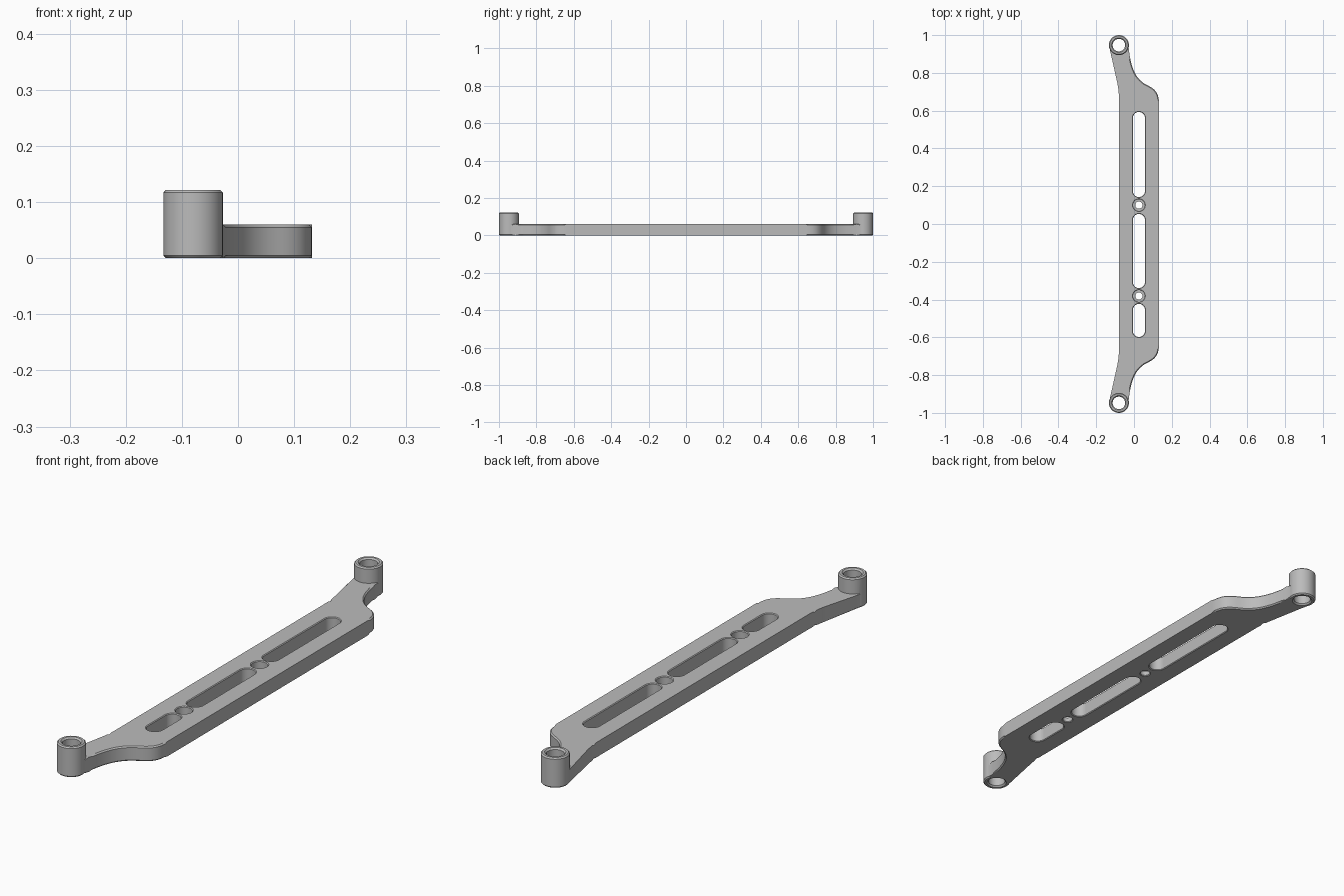
import bpy, bmesh, math
from mathutils import Vector
from mathutils.geometry import interpolate_bezier

cube = bpy.data.objects.get("Cube")
if cube:
    bpy.data.objects.remove(cube)

THICK, TALL = 0.06, 0.122          # plate and boss heights
BOSS_X, BOSS_Y, BOSS_R = -0.08, 0.947, 0.053
SLOT_X = 0.026
CH = 0.005                         # edge chamfer

grey = bpy.data.materials.new("plain grey")
grey.use_nodes = True
grey.diffuse_color = (0.5, 0.5, 0.5, 1)
grey.node_tree.nodes["Principled BSDF"].inputs["Base Color"].default_value = (0.5, 0.5, 0.5, 1)


def to_object(name, bm):
    bmesh.ops.recalc_face_normals(bm, faces=bm.faces)
    mesh = bpy.data.meshes.new(name)
    bm.to_mesh(mesh)
    bm.free()
    obj = bpy.data.objects.new(name, mesh)
    bpy.context.collection.objects.link(obj)
    return obj


def loft(bm, x, y0, y1, levels, steps=24):
    """Stack of stadium rings (circles when y0 == y1), one per (radius, z)."""
    rings = []
    for r, z in levels:
        ring = []
        for cy, start in ((y1, 0), (y0, math.pi)):
            count = steps if y0 == y1 else steps + 1
            for i in range(count):
                a = start + math.pi * i / steps
                ring.append(bm.verts.new((x + r * math.cos(a), cy + r * math.sin(a), z)))
        rings.append(ring)
    n = len(rings[0])
    for low, high in zip(rings, rings[1:]):
        for i in range(n):
            j = (i + 1) % n
            bm.faces.new((low[i], low[j], high[j], high[i]))
    bm.faces.new(rings[0][::-1])
    bm.faces.new(rings[-1])


def through_levels(r, flare, top):
    """Hole profile with a chamfered rim at both faces."""
    return [(r + flare, -0.02), (r + flare, 0), (r, flare),
            (r, top - flare), (r + flare, top), (r + flare, top + 0.02)]


def boolean(target, tool, operation):
    mod = target.modifiers.new("bool", "BOOLEAN")
    mod.operation, mod.solver, mod.object = operation, "EXACT", tool
    deps = bpy.context.evaluated_depsgraph_get()
    mesh = bpy.data.meshes.new_from_object(target.evaluated_get(deps))
    target.modifiers.clear()
    target.data = mesh
    bpy.data.objects.remove(tool)


def curve(points, n=14):
    return interpolate_bezier(*[Vector((x, y, 0)) for x, y in points], n)


# Outline of the front-back symmetric plate: one half, then its mirror
shoulder = curve([(0.132, 0.64), (0.132, 0.69), (0.115, 0.714), (0.07, 0.735)])
neck = curve([(0.07, 0.735), (0.005, 0.767), (-0.017, 0.83), (-0.0285, 0.935)])
bend = curve([(-0.09, 0.755), (-0.083, 0.72), (-0.08, 0.70), (-0.08, 0.66)], 8)
half = shoulder + neck[1:] + [Vector((-0.1315, 0.94, 0))] + bend
outline = half + [Vector((p.x, -p.y, 0)) for p in reversed(half)]


def prism(name, z0, z1, shrink=1.0, chamfer=0.0):
    bm = bmesh.new()
    base = bm.faces.new([bm.verts.new((BOSS_X + (p.x - BOSS_X) * shrink, p.y, z0))
                         for p in outline])
    out = bmesh.ops.extrude_face_region(bm, geom=[base], use_keep_orig=True)
    for v in out["geom"]:
        if isinstance(v, bmesh.types.BMVert):
            v.co.z = z1
    if chamfer:
        rim = [e for e in bm.edges if abs(e.verts[0].co.z - e.verts[1].co.z) < 1e-6]
        bmesh.ops.bevel(bm, geom=rim, offset=chamfer, offset_type="OFFSET",
                        segments=1, affect="EDGES")
    return to_object(name, bm)


bracket = prism("mounting_bracket", 0, THICK, chamfer=CH)

# Concave fillets that blend the bosses into the arms
FILLET = 0.032
arc = [(BOSS_R - 0.001 + FILLET * (1 - math.cos(a)), THICK + FILLET * (1 - math.sin(a)))
       for a in (math.pi / 2 * (1 - i / 7) for i in range(8))]
fillet_levels = [(arc[-1][0], 0.02)] + arc[::-1]
bm = bmesh.new()
for s in (-1, 1):
    loft(bm, BOSS_X, s * BOSS_Y, s * BOSS_Y, fillet_levels)
fillets = to_object("boss_fillets", bm)
boolean(fillets, prism("fillet_limit", 0.01, 0.2, shrink=0.96), "INTERSECT")
boolean(bracket, fillets, "UNION")

# Cylindrical end bosses
bm = bmesh.new()
for s in (-1, 1):
    loft(bm, BOSS_X, s * BOSS_Y, s * BOSS_Y,
         [(BOSS_R - CH, 0), (BOSS_R, CH), (BOSS_R, TALL - CH), (BOSS_R - CH, TALL)])
boolean(bracket, to_object("end_bosses", bm), "UNION")

# Boss bores, long slots and counterbored screw holes
bm = bmesh.new()
for s in (-1, 1):
    loft(bm, BOSS_X, s * BOSS_Y, s * BOSS_Y, through_levels(0.033, 0.006, TALL))
SLOT_R = 0.032
for y0, y1 in ((0.143, 0.593), (-0.339, 0.053), (-0.598, -0.423)):
    loft(bm, SLOT_X, y0 + SLOT_R, y1 - SLOT_R, through_levels(SLOT_R, 0.003, THICK))
for y in (0.1, -0.381):
    loft(bm, SLOT_X, y, y, [(0.022, -0.02), (0.022, 0), (0.019, 0.003), (0.019, 0.02),
                            (0.031, 0.02), (0.031, 0.057), (0.034, THICK), (0.034, 0.08)])
boolean(bracket, to_object("hole_cutters", bm), "DIFFERENCE")

# Finish: one colour, smooth rounds with crisp edges
bracket.data.materials.clear()
bracket.data.materials.append(grey)
for poly in bracket.data.polygons:
    poly.material_index = 0
bpy.ops.object.select_all(action="DESELECT")
bracket.select_set(True)
bpy.context.view_layer.objects.active = bracket
bpy.ops.object.shade_smooth_by_angle(angle=math.radians(30))
weighted = bracket.modifiers.new("weighted_normals", "WEIGHTED_NORMAL")
weighted.keep_sharp = True
